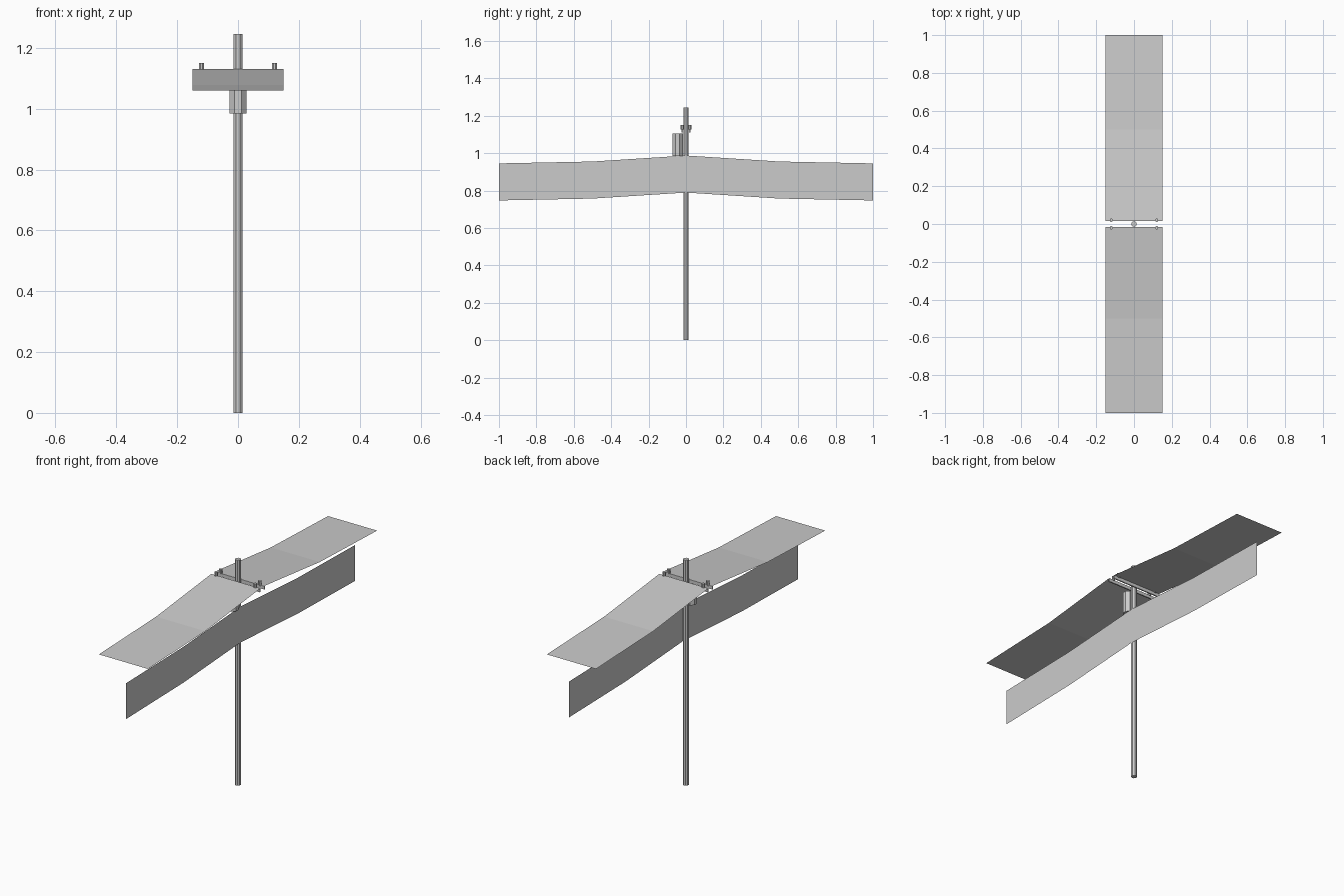
import bpy
import math

if "Cube" in bpy.data.objects:
    bpy.data.objects.remove(bpy.data.objects["Cube"], do_unlink=True)

grey = bpy.data.materials.new("plain grey")
grey.use_nodes = True
colour = (0.6, 0.6, 0.6, 1)
grey.diffuse_color = colour
grey.node_tree.nodes["Principled BSDF"].inputs["Base Color"].default_value = colour


def cylinder(name, x, y, bottom, top, radius, sides=8):
    """Upright prism with a flat side facing the front."""
    bpy.ops.mesh.primitive_cylinder_add(
        vertices=sides, radius=radius, depth=top - bottom,
        location=(x, y, (bottom + top) / 2), rotation=(0, 0, math.pi / sides))
    obj = bpy.context.object
    obj.name = name
    obj.data.materials.append(grey)
    return obj


def box(name, centre, size):
    bpy.ops.mesh.primitive_cube_add(size=1, location=centre)
    obj = bpy.context.object
    obj.name = name
    obj.scale = size
    obj.data.materials.append(grey)
    return obj


def sheet(name, path, offset_a, offset_b):
    """Thin strip swept along a (y, z) path between two (x, z) offsets."""
    verts = [(x, y, z + dz) for y, z in path
             for x, dz in (offset_a, offset_b)]
    faces = [(2 * i, 2 * i + 1, 2 * i + 3, 2 * i + 2)
             for i in range(len(path) - 1)]
    mesh = bpy.data.meshes.new(name)
    mesh.from_pydata(verts, [], faces)
    mesh.materials.append(grey)
    obj = bpy.data.objects.new(name, mesh)
    bpy.context.collection.objects.link(obj)
    return obj


# Mast and the canister hung on its front
cylinder("mast", 0, 0, 0, 1.245, 0.0155)
cylinder("canister", 0, -0.045, 0.985, 1.105, 0.03)

# Paired crossarms, their pegs, and the sagging upper sheets
for side, label in ((-1, "front"), (1, "back")):
    box(label + "_crossarm", (0, side * 0.02, 1.119), (0.3, 0.007, 0.018))
    for x, hand in ((-0.12, "right"), (0.12, "left")):
        cylinder(f"{label}_{hand}_peg", x, side * 0.02, 1.125, 1.15, 0.009)
    path = [(side * 0.019, 1.13), (side * 0.5, 1.0775), (side, 1.06)]
    if side < 0:
        path.reverse()
    sheet(label + "_upper_sheet", path, (-0.15, 0), (0.15, 0))

# Upright sheet on the left side of the mast
path = [(-1, 0.945), (-0.5, 0.955), (0, 0.987), (0.5, 0.955), (1, 0.945)]
sheet("upright_sheet", path, (0.016, -0.198), (0.016, 0))
